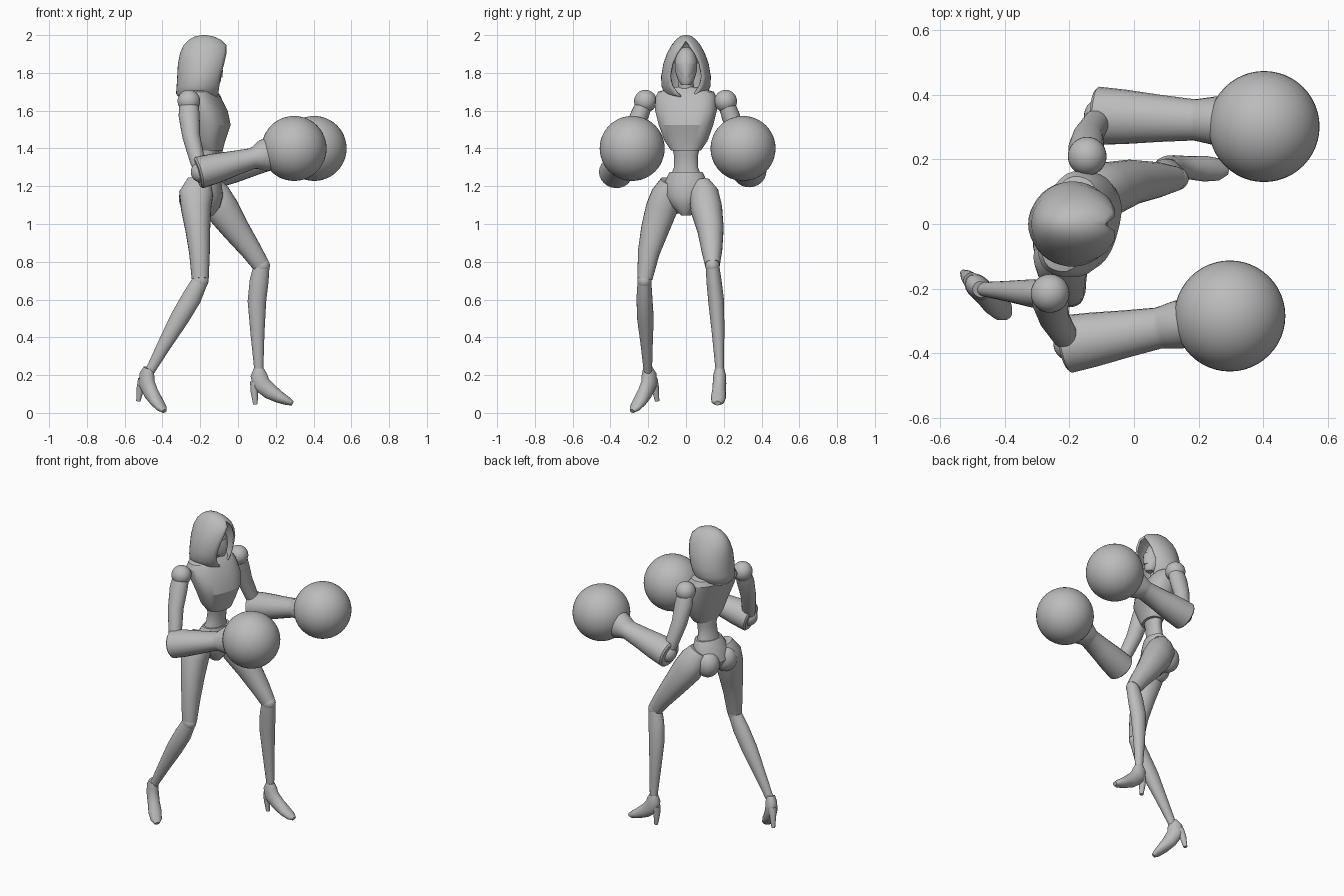
import bpy, bmesh
from math import sin, cos, pi, radians
from mathutils import Vector

cube = bpy.data.objects.get("Cube")
if cube:
    bpy.data.objects.remove(cube, do_unlink=True)

grey = bpy.data.materials.new("plain grey")
grey.use_nodes = True
GREY = (0.5, 0.5, 0.5, 1)
grey.diffuse_color = GREY
grey.node_tree.nodes["Principled BSDF"].inputs["Base Color"].default_value = GREY

TURN = Vector((0.26, 0.965, 0))      # sideways axis of the turned torso
UP = Vector((0, 0, 1))


def finish(name, bm, angle=40):
    bmesh.ops.recalc_face_normals(bm, faces=bm.faces)
    mesh = bpy.data.meshes.new(name)
    bm.to_mesh(mesh)
    bm.free()
    mesh.materials.append(grey)
    obj = bpy.data.objects.new(name, mesh)
    bpy.context.collection.objects.link(obj)
    bpy.ops.object.select_all(action='DESELECT')
    obj.select_set(True)
    bpy.context.view_layer.objects.active = obj
    bpy.ops.object.shade_smooth_by_angle(angle=radians(angle))
    return obj


def loft(name, rows, side=(0, 1, 0), power=2.0, level=False, seg=24, angle=40):
    """Skin of rings; each row is x, y, z, half width, half depth."""
    bm = bmesh.new()
    side = Vector(side)
    pts = [Vector(r[:3]) for r in rows]
    rings = []
    for i, (p, row) in enumerate(zip(pts, rows)):
        along = UP if level else (pts[min(i + 1, len(pts) - 1)] - pts[max(i - 1, 0)]).normalized()
        u = (side - along * side.dot(along)).normalized()
        v = along.cross(u)
        ring = []
        for k in range(seg):
            c, s = cos(2 * pi * k / seg), sin(2 * pi * k / seg)
            fit = (abs(c) ** power + abs(s) ** power) ** (-1 / power)
            ring.append(bm.verts.new(p + u * c * fit * row[3] + v * s * fit * row[4]))
        rings.append(ring)
    for a, b in zip(rings, rings[1:]):
        for k in range(seg):
            n = (k + 1) % seg
            bm.faces.new((a[k], a[n], b[n], b[k]))
    bm.faces.new(rings[0])
    bm.faces.new(rings[-1])
    return finish(name, bm, angle)


def ball(name, centre, size, seg=32):
    bm = bmesh.new()
    bmesh.ops.create_uvsphere(bm, u_segments=seg, v_segments=seg // 2, radius=1)
    bmesh.ops.scale(bm, vec=size, verts=bm.verts)
    bmesh.ops.translate(bm, vec=centre, verts=bm.verts)
    return finish(name, bm)


# Torso: jacket, abdomen, hips
loft("jacket", [(-.14, 0, 1.39, .08, .055), (-.145, 0, 1.44, .115, .07),
                (-.145, 0, 1.525, .145, .098), (-.165, 0, 1.6, .165, .1),
                (-.195, 0, 1.67, .165, .092), (-.2, 0, 1.7, .15, .075),
                (-.2, 0, 1.725, .06, .05)], TURN, 2.5, True, 32, 25)
loft("abdomen", [(-.165, 0, 1.24, .09, .06), (-.16, 0, 1.3, .065, .047),
                 (-.152, 0, 1.36, .064, .046), (-.145, 0, 1.44, .085, .055)], TURN, level=True)
loft("hips", [(-.16, 0, 1.275, .09, .06), (-.175, 0, 1.22, .115, .085),
              (-.18, 0, 1.15, .12, .1), (-.17, 0, 1.09, .07, .075),
              (-.165, 0, 1.045, .025, .035)], TURN, level=True)
for label, x, y in (("left", -.2, .065), ("right", -.235, -.065)):
    ball(label + "_buttock", (x, y, 1.135), (.078, .07, .085))

# Head inside the hood
loft("neck", [(-.19, 0, 1.66, .045, .045), (-.175, 0, 1.8, .038, .04)], level=True)
loft("head", [(-.125, 0, 1.735, .022, .025), (-.135, 0, 1.76, .042, .045),
              (-.155, 0, 1.81, .058, .066), (-.165, 0, 1.86, .06, .07),
              (-.17, 0, 1.91, .045, .055), (-.17, 0, 1.935, .015, .02)], level=True)
loft("face_mask", [(-.125, 0, 1.775, .03, .042), (-.135, 0, 1.81, .052, .055),
                   (-.14, 0, 1.85, .055, .054)], level=True, power=1.7)

# Hood: arcs left open toward the face, then thickened
HOOD = [(1.665, -.21, .1, .08, 12), (1.69, -.21, .118, .115, 26),
        (1.73, -.2, .125, .13, 36), (1.78, -.19, .132, .132, 42),
        (1.85, -.18, .138, .12, 39), (1.905, -.175, .132, .1, 30),
        (1.945, -.172, .117, .078, 16), (1.975, -.175, .085, .055, 1),
        (1.993, -.18, .05, .032, 1), (2.0, -.18, .012, .01, 1)]
bm = bmesh.new()
STEPS = 30
arcs = []
for z, cx, depth, width, gap in HOOD:
    arc = []
    for k in range(STEPS + 1):
        t = radians(gap) + (2 * pi - 2 * radians(gap)) * k / STEPS
        arc.append(bm.verts.new((cx + depth * cos(t), width * sin(t), z)))
    arcs.append(arc)
for a, b in zip(arcs, arcs[1:]):
    for k in range(STEPS):
        bm.faces.new((a[k], a[k + 1], b[k + 1], b[k]))
bm.faces.new(arcs[-1])
bmesh.ops.remove_doubles(bm, verts=bm.verts, dist=0.004)
hood = finish("hood", bm, 50)
thick = hood.modifiers.new("cloth", 'SOLIDIFY')
thick.thickness = 0.012
thick.offset = -1

# Arms with large round gloves: shoulder, elbow, wrist, glove centres
ARMS = {"left": ((-.145, .21, 1.65), (-.1, .335, 1.28), (.2, .322, 1.35), (.403, .302, 1.4)),
        "right": ((-.26, -.215, 1.65), (-.195, -.37, 1.275), (.09, -.32, 1.35), (.297, -.285, 1.4))}
for label, joints in ARMS.items():
    shoulder, elbow, wrist, glove = map(Vector, joints)
    ball(label + "_shoulder", shoulder, (.06, .06, .06))
    ball(label + "_elbow", elbow, (.055, .055, .055))
    ball(label + "_glove", glove, (.172, .172, .172), 48)
    arm = []
    for t, w, d in ((.08, .045, .052), (.2, .048, .056), (.5, .046, .047), (.85, .04, .04), (1, .032, .034)):
        bow = Vector((-.02, 0, 0)) * sin(pi * t)
        arm.append((*(shoulder.lerp(elbow, t) + bow), w, d))
    loft(label + "_upper_arm", arm)
    fore = []
    for t, w, d in ((-.07, .08, .075), (-.04, .09, .085), (.25, .084, .08), (.6, .073, .067),
                    (.95, .064, .056), (1, .066, .06), (1.16, .075, .085), (1.4, .075, .085)):
        fore.append((*elbow.lerp(wrist, t), w, d))
    loft(label + "_forearm", fore)


# Legs: thigh, knee, shin
THIGHS = {"left": [(-.155, .08, 1.215, .05, .06), (-.13, .095, 1.16, .078, .085),
                   (-.085, .108, 1.08, .084, .09), (-.01, .13, .97, .07, .073),
                   (.07, .137, .86, .055, .056), (.12, .14, .785, .04, .046)],
          "right": [(-.205, -.085, 1.225, .05, .065), (-.222, -.105, 1.16, .078, .09),
                    (-.222, -.13, 1.08, .084, .08), (-.213, -.165, .97, .074, .066),
                    (-.204, -.197, .85, .058, .055), (-.2, -.218, .71, .04, .045)]}
SHINS = {"left": [(.125, .14, .78, .036, .042), (.112, .148, .7, .04, .05),
                  (.1, .16, .59, .042, .049), (.103, .17, .42, .033, .037),
                  (.11, .178, .23, .022, .024)],
         "right": [(-.2, -.22, .7, .036, .042), (-.245, -.22, .61, .042, .052),
                   (-.31, -.215, .5, .044, .05), (-.39, -.208, .36, .032, .037),
                   (-.467, -.202, .22, .022, .025)]}
for label in THIGHS:
    loft(label + "_thigh", THIGHS[label], power=2.2)
    loft(label + "_shin", SHINS[label])
    ball(label + "_knee", SHINS[label][0][:3], (.044, .038, .044))


# High-heeled shoes, placed by ankle point, heading and toe-down pitch
def shoe(label, ankle, heading, pitch):
    ankle, ahead = Vector(ankle), Vector(heading).normalized()
    side = UP.cross(ahead)

    def place(rows):
        out = []
        for f, h, w, d in rows:
            run = f * cos(pitch) + h * sin(pitch)
            rise = h * cos(pitch) - f * sin(pitch)
            out.append((*(ankle + ahead * run + UP * rise), w, d))
        return out

    loft(label + "_shoe", place([(0, 0, .024, .027), (0, -.035, .034, .044), (.012, -.08, .036, .048),
                                 (.06, -.122, .036, .042), (.11, -.152, .04, .032),
                                 (.155, -.174, .034, .022), (.18, -.184, .016, .012)]), side)
    loft(label + "_heel", place([(-.02, -.07, .026, .026), (-.024, -.12, .02, .02),
                                 (-.018, -.19, .011, .012)]), side)


shoe("left", (.11, .178, .235), (1, -.06, 0), 0)
shoe("right", (-.475, -.203, .238), (.72, -.69, 0), radians(17))
